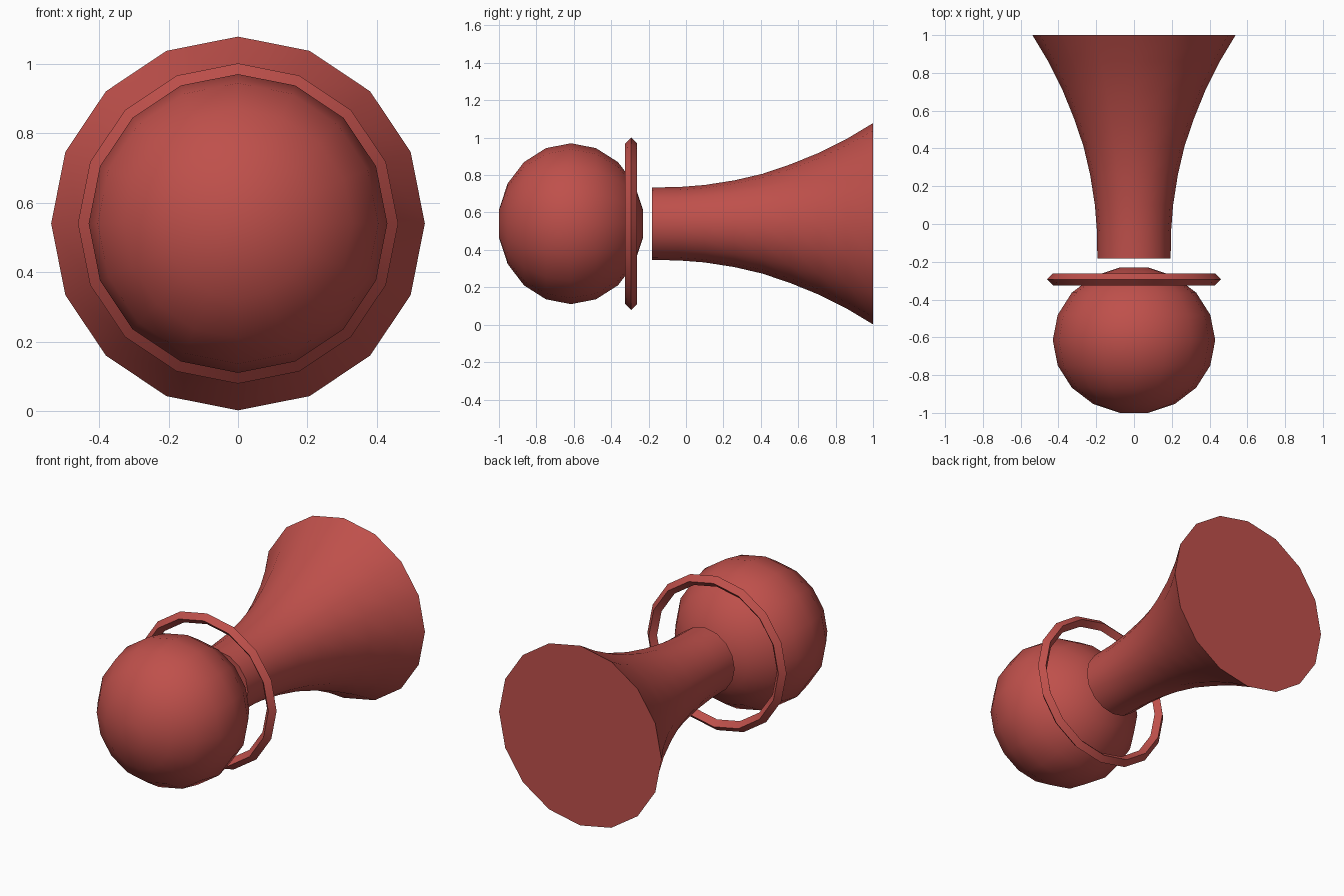
import bpy, bmesh
from math import sin, cos, pi, radians

if "Cube" in bpy.data.objects:
    bpy.data.objects.remove(bpy.data.objects["Cube"])

AXIS_Z = 0.54
SIDES = 16

red = bpy.data.materials.new("red")
red.diffuse_color = (0.52, 0.08, 0.07, 1)
red.use_nodes = True
red.node_tree.nodes["Principled BSDF"].inputs["Base Color"].default_value = red.diffuse_color


def lathe(name, profile, closed=False):
    """Revolve (y, radius) points round the horizontal y axis."""
    bm = bmesh.new()
    rings = []
    for y, r in profile:
        rings.append([bm.verts.new((r * sin(2 * pi * i / SIDES), y,
                                    AXIS_Z + r * cos(2 * pi * i / SIDES)))
                      for i in range(SIDES)])
    pairs = list(zip(rings, rings[1:]))
    if closed:
        pairs.append((rings[-1], rings[0]))
    else:
        bm.faces.new(rings[0])
        bm.faces.new(rings[-1])
    for a, b in pairs:
        for i in range(SIDES):
            j = (i + 1) % SIDES
            bm.faces.new((a[i], a[j], b[j], b[i]))
    bmesh.ops.recalc_face_normals(bm, faces=bm.faces)
    mesh = bpy.data.meshes.new(name)
    bm.to_mesh(mesh)
    bm.free()
    mesh.materials.append(red)
    obj = bpy.data.objects.new(name, mesh)
    bpy.context.collection.objects.link(obj)
    bpy.ops.object.select_all(action='DESELECT')
    obj.select_set(True)
    bpy.context.view_layer.objects.active = obj
    bpy.ops.object.shade_smooth_by_angle(angle=radians(30))
    return obj


# Slightly flattened ball at the front, with small flat poles
lathe("ball", [(-0.615 + 0.391 * sin(radians(a)), 0.43 * cos(radians(a)))
               for a in range(-80, 81, 20)])

# Thin ring with a diamond cross-section
lathe("ring", [(-0.325, 0.429), (-0.293, 0.461), (-0.261, 0.429), (-0.293, 0.397)],
      closed=True)

# Flared stem, widening towards the back
lathe("flared_stem", [(-0.183, 0.194), (-0.04, 0.196), (0.1, 0.207), (0.26, 0.232),
                      (0.41, 0.267), (0.56, 0.318), (0.71, 0.379),
                      (0.86, 0.454), (1.0, 0.538)])
